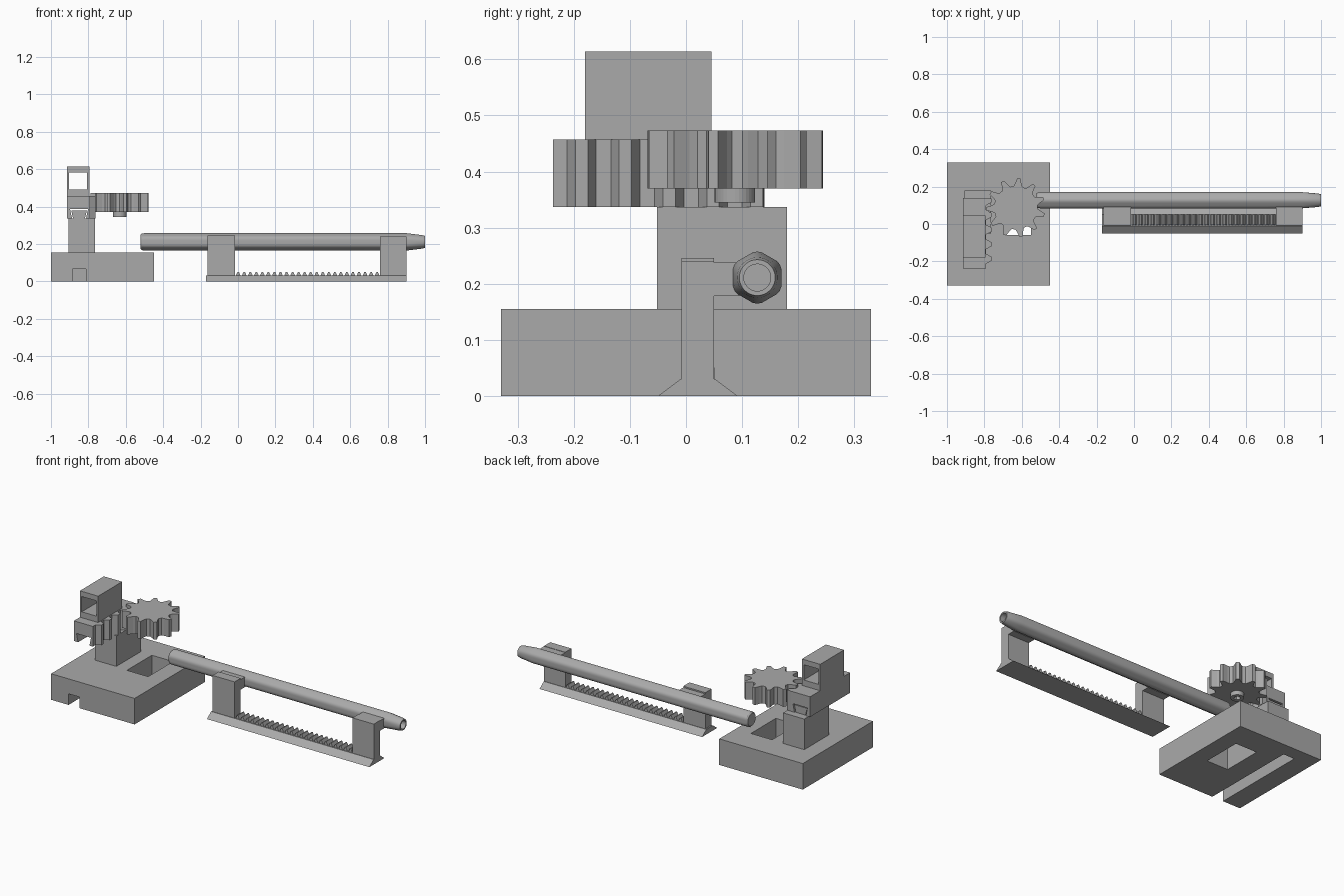
import bpy, bmesh, math

if "Cube" in bpy.data.objects:
    bpy.data.objects.remove(bpy.data.objects["Cube"])

grey = bpy.data.materials.new("plain_grey")
grey.use_nodes = True
COLOUR = (0.4, 0.4, 0.4, 1)
grey.diffuse_color = COLOUR
grey.node_tree.nodes["Principled BSDF"].inputs["Base Color"].default_value = COLOUR


def prism(name, profile, axis, lo, hi):
    """Extrude a closed 2D profile along an axis; profile is the other two axes in order."""
    def place(p, d):
        c = list(p)
        c.insert("xyz".index(axis), d)
        return c
    bm = bmesh.new()
    rings = [[bm.verts.new(place(p, d)) for p in profile] for d in (lo, hi)]
    for ring in rings:
        bm.faces.new(ring)
    n = len(profile)
    for i in range(n):
        j = (i + 1) % n
        bm.faces.new((rings[0][i], rings[0][j], rings[1][j], rings[1][i]))
    return finish(name, bm)


def finish(name, bm):
    bmesh.ops.recalc_face_normals(bm, faces=bm.faces)
    mesh = bpy.data.meshes.new(name)
    bm.to_mesh(mesh)
    bm.free()
    mesh.materials.append(grey)
    ob = bpy.data.objects.new(name, mesh)
    bpy.context.collection.objects.link(ob)
    return ob


def box(name, x, y, z):
    return prism(name, [(x[0], y[0]), (x[1], y[0]), (x[1], y[1]), (x[0], y[1])], "z", *z)


def circle(cx, cy, r, n=32):
    return [(cx + r * math.cos(math.tau * i / n), cy + r * math.sin(math.tau * i / n))
            for i in range(n)]


def cut(ob, cutter):
    """Subtract the cutter and remove it."""
    mod = ob.modifiers.new("cut", "BOOLEAN")
    mod.operation, mod.solver, mod.object = "DIFFERENCE", "EXACT", cutter
    cutter.hide_render = True
    bpy.context.view_layer.objects.active = ob
    bpy.ops.object.modifier_apply(modifier=mod.name)
    bpy.data.objects.remove(cutter)


# Base block with a through pocket and an underside channel
base = box("base", (-1, -0.45), (-0.33, 0.33), (0, 0.155))
cut(base, box("pocket_cutter", (-0.69, -0.55), (-0.06, 0.175), (-0.1, 0.3)))
cut(base, box("channel_cutter", (-0.885, -0.812), (-0.5, 0.25), (-0.1, 0.066)))

# Pillar with a dovetail rail
box("pillar", (-0.905, -0.765), (-0.052, 0.18), (0.155, 0.337))


def dovetail(gap):
    w, t = 0.03 + gap, 0.042 + gap
    return [(-0.85 - w, 0.33), (-0.85 + w, 0.33), (-0.85 + t, 0.38 + gap), (-0.85 - t, 0.38 + gap)]


prism("dovetail_rail", dovetail(0), "y", -0.052, 0.135)

# Toothed slider: straight back, trapezoid teeth facing the gear
GEAR_X, GEAR_Y, TEETH = -0.632, 0.087, 11
PITCH = 0.078
outline = [(-0.915, 0.14), (-0.915, -0.237), (-0.79, -0.237)]
for k in range(-4, 1):
    y = GEAR_Y + (k + 0.5) * PITCH
    outline += [(-0.79, y - 0.026), (-0.762, y - 0.011), (-0.762, y + 0.011),
                (-0.79, min(y + 0.026, 0.139))]
outline.append((-0.79, 0.14))
slider = prism("toothed_slider", outline, "z", 0.337, 0.457)
cut(slider, prism("groove_cutter", dovetail(0.006), "y", -0.5, 0.5))

# Hollow holder on the slider
holder = box("hollow_holder", (-0.915, -0.795), (-0.18, 0.045), (0.457, 0.614))
cut(holder, box("holder_cutter", (-0.903, -0.807), (-0.5, 0.5), (0.492, 0.583)))

# Gear: each tooth is root, flank, tip, flank, root
step = math.tau / TEETH
gear_outline = []
for k in range(TEETH):
    a = math.radians(84) + k * step
    for offset, r in ((-0.36, 0.116), (-0.24, 0.128), (-0.1, 0.157),
                      (0.1, 0.157), (0.24, 0.128), (0.36, 0.116)):
        t = a + offset * step
        gear_outline.append((GEAR_X + r * math.cos(t), GEAR_Y + r * math.sin(t)))
prism("gear", gear_outline, "z", 0.37, 0.473)
hub = prism("gear_hub", circle(GEAR_X, GEAR_Y, 0.036), "z", 0.345, 0.37)
cut(hub, prism("hub_cutter", circle(GEAR_X, GEAR_Y, 0.018, 6), "z", 0.3, 0.368))

# Rounded hexagonal rod, lofted through sections from end to tip with a bored hole
ROD_Y, ROD_Z, SIDES = 0.127, 0.211, 36


def section(bm, x, apothem, limit):
    ring = []
    for i in range(SIDES):
        a = math.tau * i / SIDES
        off = (a + math.pi / 6) % (math.pi / 3) - math.pi / 6
        r = min(apothem / math.cos(off), limit)
        ring.append(bm.verts.new((x, ROD_Y + r * math.cos(a), ROD_Z + r * math.sin(a))))
    return ring


bm = bmesh.new()
rings = [section(bm, *s) for s in ((-0.522, 0.036, 0.037), (-0.514, 0.042, 0.044),
                                   (-0.5, 0.043, 0.0465), (0.9, 0.043, 0.0465),
                                   (0.985, 0.036, 0.036), (1.0, 0.032, 0.032),
                                   (1.0, 0.024, 0.024), (0.85, 0.024, 0.024))]
for a, b in zip(rings, rings[1:]):
    for i in range(SIDES):
        j = (i + 1) % SIDES
        bm.faces.new((a[i], a[j], b[j], b[i]))
bm.faces.new(rings[0])
bm.faces.new(rings[-1])
rod = finish("rod", bm)

# Lower dovetail rail with a row of small teeth
prism("rod_rail", [(-0.05, 0), (0.092, 0), (0.052, 0.03), (-0.01, 0.03)], "x", -0.17, 0.9)
START, END, COUNT = -0.015, 0.76, 24
p = (END - START) / COUNT
teeth = [(START, 0.028)]
for k in range(COUNT):
    x = START + k * p
    teeth += [(x + 0.1 * p, 0.03), (x + 0.4 * p, 0.051), (x + 0.6 * p, 0.051), (x + 0.9 * p, 0.03)]
teeth.append((END, 0.028))
prism("rail_teeth", teeth, "y", -0.006, 0.051)

# Posts and arms that hold the rod
for side, x0, x1, top in (("rear", -0.162, -0.017, 0.246), ("front", 0.76, 0.9, 0.24)):
    box(side + "_post", (x0, x1), (-0.008, 0.05), (0.03, top))
    box(side + "_arm", (x0, x1), (0.04, 0.095), (0.178, 0.238))

# Smooth the rod, keeping its edges sharp
bpy.ops.object.select_all(action="DESELECT")
rod.select_set(True)
bpy.context.view_layer.objects.active = rod
bpy.ops.object.shade_smooth_by_angle(angle=math.radians(30))
